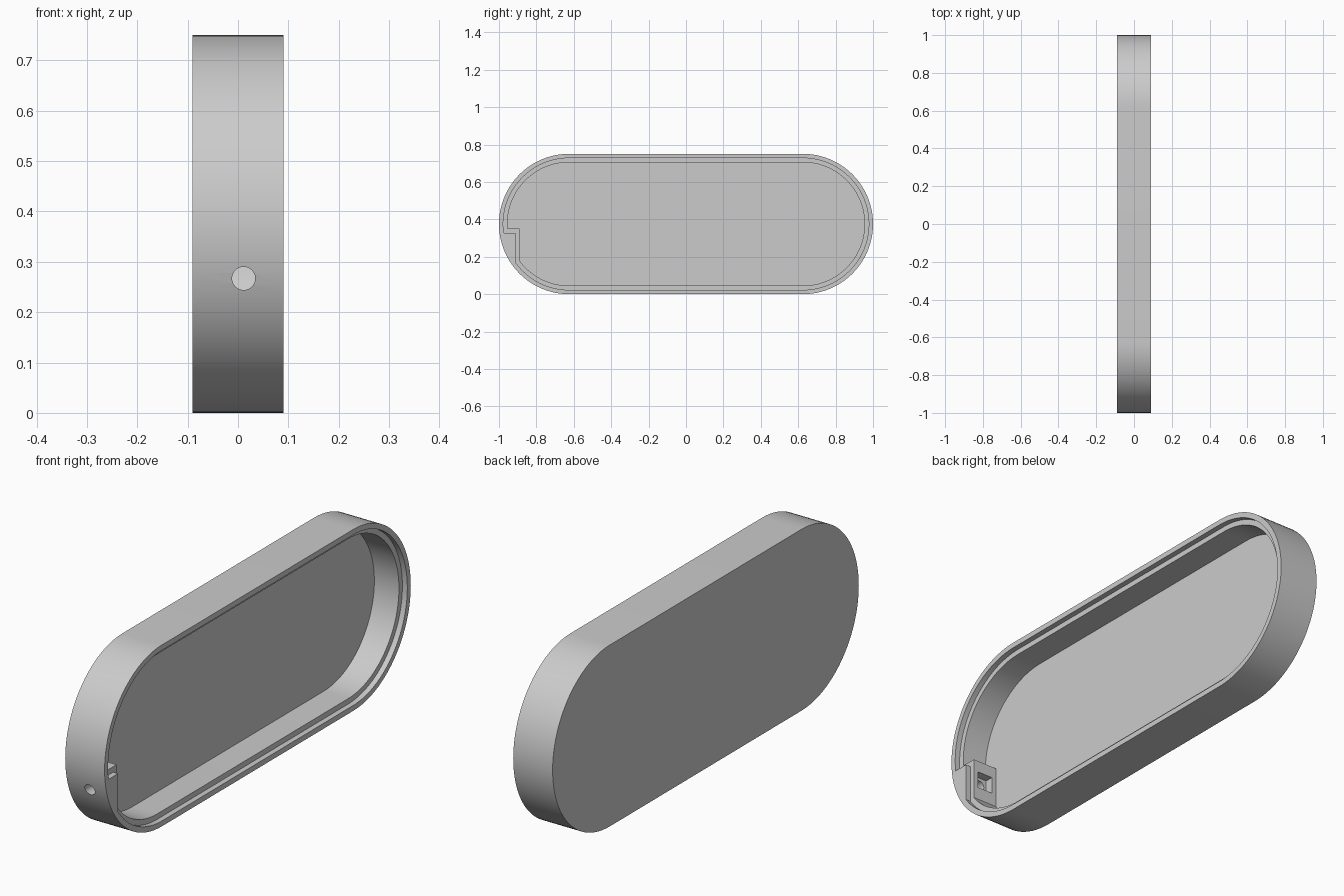
import bpy, bmesh, math
from mathutils import Matrix

cube = bpy.data.objects.get("Cube")
if cube:
    bpy.data.objects.remove(cube, do_unlink=True)

LENGTH, HEIGHT, DEPTH = 2.0, 0.75, 0.18
WALL = 0.045
LIP = WALL / 2
FRONT, BACK = DEPTH / 2, -DEPTH / 2
FLOOR = BACK + WALL
LEDGE = FRONT - LIP
MID_Z = HEIGHT / 2
PORT_X, PORT_Z = (FLOOR + LEDGE) / 2, 0.267
STEPS = 48

grey = bpy.data.materials.new("light grey")
grey.use_nodes = True
colour = (0.6, 0.6, 0.6, 1)
grey.diffuse_color = colour
grey.node_tree.nodes["Principled BSDF"].inputs["Base Color"].default_value = colour


def add_object(name, bm):
    bmesh.ops.recalc_face_normals(bm, faces=bm.faces)
    mesh = bpy.data.meshes.new(name)
    bm.to_mesh(mesh)
    bm.free()
    mesh.materials.append(grey)
    obj = bpy.data.objects.new(name, mesh)
    bpy.context.collection.objects.link(obj)
    return obj


def stadium(name, inset, x0, x1):
    """Long rounded slab, shrunk by inset, spanning x0 to x1."""
    radius = MID_Z - inset
    centre = LENGTH / 2 - MID_Z
    bm = bmesh.new()
    ring = []
    for side, start in ((1, -math.pi / 2), (-1, math.pi / 2)):
        for i in range(STEPS + 1):
            a = start + math.pi * i / STEPS
            ring.append(bm.verts.new((x0, side * centre + radius * math.cos(a),
                                      MID_Z + radius * math.sin(a))))
    face = bm.faces.new(ring)
    extruded = bmesh.ops.extrude_face_region(bm, geom=[face])["geom"]
    moved = [v for v in extruded if isinstance(v, bmesh.types.BMVert)]
    bmesh.ops.translate(bm, verts=moved, vec=(x1 - x0, 0, 0))
    return add_object(name, bm)


def box(name, low, high):
    bm = bmesh.new()
    size = [h - l for l, h in zip(low, high)]
    mid = [(h + l) / 2 for l, h in zip(low, high)]
    bmesh.ops.create_cube(bm, size=1, matrix=Matrix.Translation(mid) @ Matrix.Diagonal((*size, 1)))
    return add_object(name, bm)


def subtract(target, cutter):
    """Cut one solid from another and discard the cutter."""
    mod = target.modifiers.new("cut", "BOOLEAN")
    mod.operation, mod.solver, mod.object = "DIFFERENCE", "EXACT", cutter
    bpy.context.view_layer.update()
    graph = bpy.context.evaluated_depsgraph_get()
    mesh = bpy.data.meshes.new_from_object(target.evaluated_get(graph))
    target.modifiers.clear()
    target.data = mesh
    bpy.data.objects.remove(cutter, do_unlink=True)


# Solid tray
tray = stadium("tray", 0, BACK, FRONT)

# Main cavity and lid rebate, both stepping around the port block
for name, inset, x0, block_y, block_z in (
        ("cavity", WALL, FLOOR, -0.89, 0.35),
        ("lid_rebate", LIP, LEDGE, -0.89 - LIP, 0.35 - LIP)):
    hollow = stadium(name, inset, x0, FRONT + 0.05 + inset)
    subtract(hollow, box("port_block", (-1, -2, -1), (1, block_y, block_z)))
    subtract(tray, hollow)

# Square socket on the inner face of the port block
half = 0.035
subtract(tray, box("socket", (PORT_X - half, -0.925, PORT_Z - half),
                   (PORT_X + half, -0.8, PORT_Z + half)))

# Round cable hole through the end wall
bm = bmesh.new()
bmesh.ops.create_cone(bm, cap_ends=True, segments=40, radius1=0.023, radius2=0.023, depth=0.25,
                      matrix=Matrix.Translation((PORT_X, -1, PORT_Z)) @ Matrix.Rotation(math.pi / 2, 4, "X"))
subtract(tray, add_object("cable_hole", bm))

# Smooth curves, crisp rims
tray.data.name = "tray"
bpy.ops.object.select_all(action="DESELECT")
tray.select_set(True)
bpy.context.view_layer.objects.active = tray
bpy.ops.object.shade_smooth_by_angle(angle=math.radians(30))
